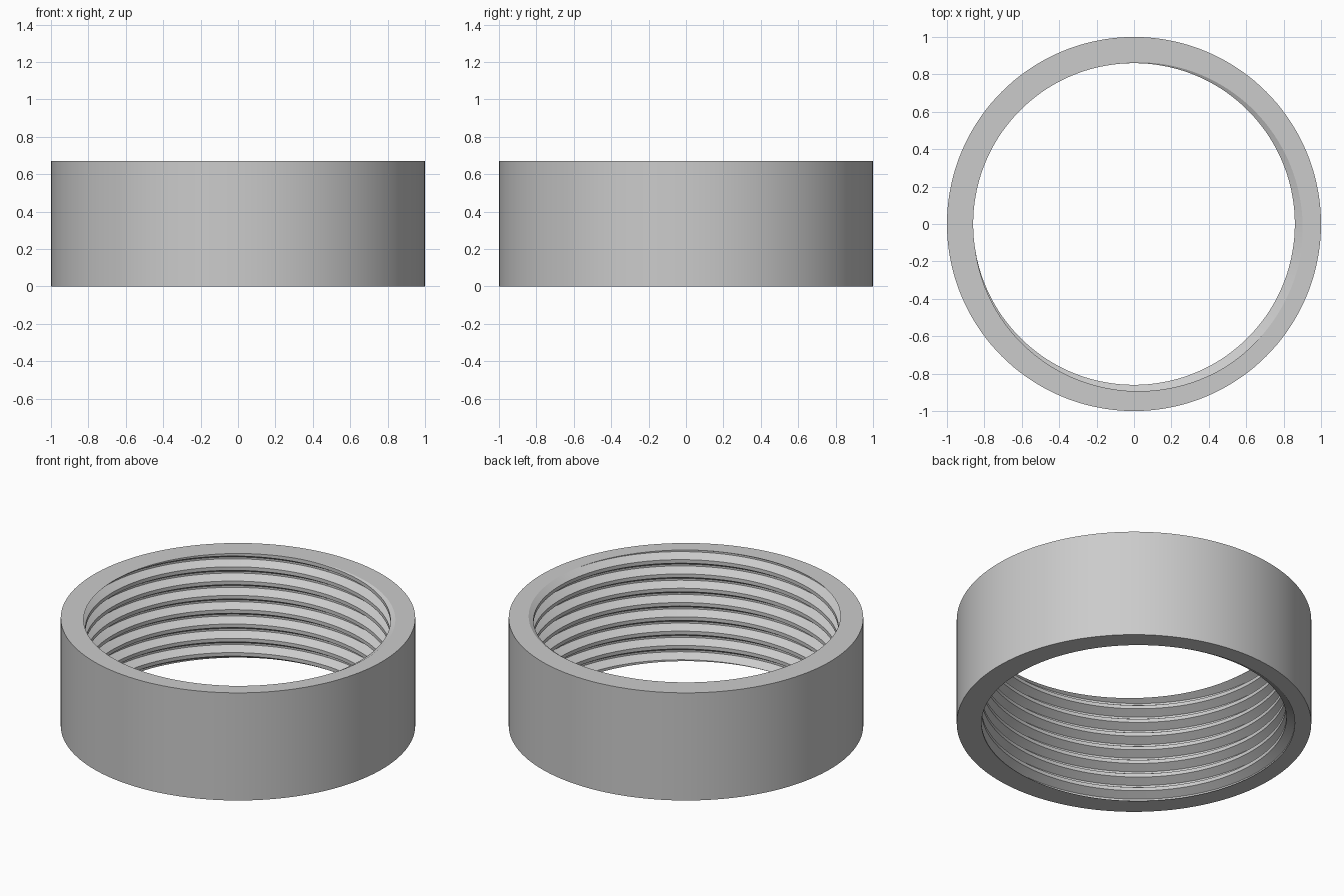
import bpy, bmesh, math

if "Cube" in bpy.data.objects:
    bpy.data.objects.remove(bpy.data.objects["Cube"], do_unlink=True)

HEIGHT, OUTER, CREST, ROOT = 0.67, 1.0, 0.86, 0.907
PITCH = 0.089
SEGMENTS = 144
PHASE = math.radians(145)   # angle where a thread crest meets the top face

# One pitch of the thread profile: (fraction of pitch, radius)
PROFILE = [(-0.125, CREST), (0.125, CREST), (0.4375, ROOT), (0.5625, ROOT)]


def thread_section(angle):
    """Closed wall section at one angle, cut off at the two end faces."""
    shift = HEIGHT + PITCH * (angle - PHASE) / math.tau
    turns = int(HEIGHT / PITCH) + 3
    pts = [(r, shift + (k + f) * PITCH)
           for k in range(-turns, 3) for f, r in PROFILE]
    ends = []
    for level in (0, HEIGHT):
        for (r0, z0), (r1, z1) in zip(pts, pts[1:]):
            if z0 <= level < z1:
                ends.append(r0 + (r1 - r0) * (level - z0) / (z1 - z0))
    section = [(OUTER, 0)]
    for r, z in pts:
        if z <= 0:
            section.append((ends[0], 0))
        elif z >= HEIGHT:
            section.append((ends[1], HEIGHT))
        else:
            section.append((r, z))
    return section + [(OUTER, HEIGHT)]


# Threaded ring: sections swept around the axis, then welded
bm = bmesh.new()
columns = []
for i in range(SEGMENTS + 1):
    a = math.tau * i / SEGMENTS
    columns.append([bm.verts.new((r * math.cos(a), r * math.sin(a), z))
                    for r, z in thread_section(a)])
for c0, c1 in zip(columns, columns[1:]):
    n = len(c0)
    for j in range(n):
        k = (j + 1) % n
        bm.faces.new((c0[j], c0[k], c1[k], c1[j]))
bmesh.ops.remove_doubles(bm, verts=bm.verts, dist=0.00005)
bmesh.ops.recalc_face_normals(bm, faces=bm.faces)
mesh = bpy.data.meshes.new("threaded_ring")
bm.to_mesh(mesh)
bm.free()
ring = bpy.data.objects.new("threaded_ring", mesh)
bpy.context.collection.objects.link(ring)

# Plain grey
grey = bpy.data.materials.new("grey")
grey.use_nodes = True
grey.diffuse_color = (0.6, 0.6, 0.6, 1)
grey.node_tree.nodes["Principled BSDF"].inputs["Base Color"].default_value = (0.6, 0.6, 0.6, 1)
mesh.materials.append(grey)

bpy.ops.object.select_all(action='DESELECT')
ring.select_set(True)
bpy.context.view_layer.objects.active = ring
bpy.ops.object.shade_smooth_by_angle(angle=math.radians(25))
